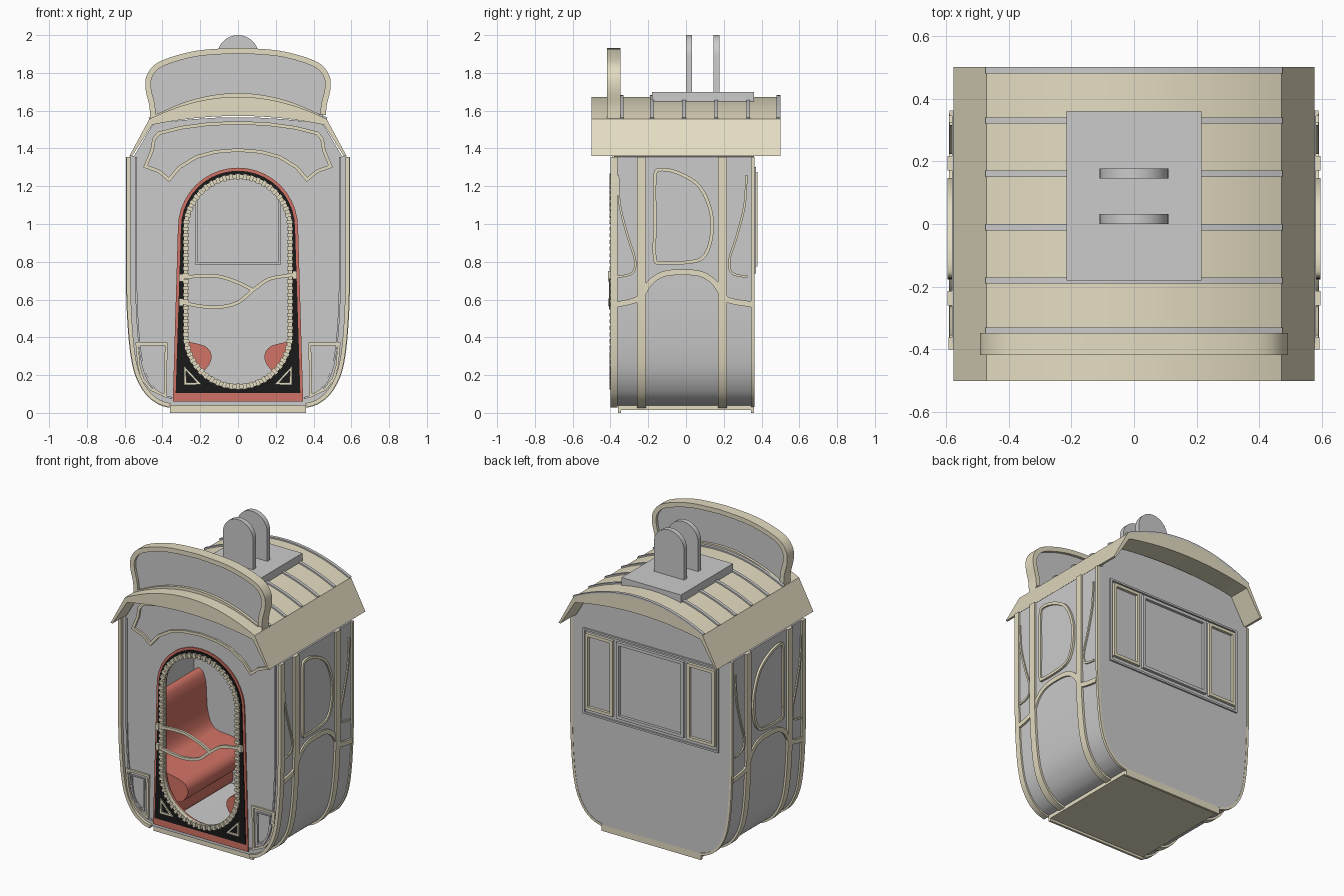
import bpy, bmesh
from math import sin, cos, pi
from mathutils import Matrix, Vector

if "Cube" in bpy.data.objects:
    bpy.data.objects.remove(bpy.data.objects["Cube"])


def material(name, rgb):
    m = bpy.data.materials.new(name)
    m.diffuse_color = (*rgb, 1)
    m.use_nodes = True
    m.node_tree.nodes["Principled BSDF"].inputs["Base Color"].default_value = m.diffuse_color
    return m


CREAM = material("cream", (0.78, 0.72, 0.54))
RED = material("red", (0.64, 0.17, 0.13))
BLACK = material("black", (0.01, 0.01, 0.01))


def finish(name, bm, mat):
    bmesh.ops.remove_doubles(bm, verts=bm.verts, dist=1e-5)
    bmesh.ops.recalc_face_normals(bm, faces=bm.faces)
    me = bpy.data.meshes.new(name)
    bm.to_mesh(me)
    bm.free()
    ob = bpy.data.objects.new(name, me)
    bpy.context.collection.objects.link(ob)
    if mat:
        me.materials.append(mat)
    return ob


def plate(name, loops, axis, a, b, mat=None):
    """Filled 2D loops (inner loops are holes) extruded along y or x from a to b."""
    cu = bpy.data.curves.new(name, 'CURVE')
    cu.dimensions, cu.fill_mode, cu.extrude = '2D', 'BOTH', (b - a) / 2
    for lp in loops:
        s = cu.splines.new('POLY')
        s.points.add(len(lp) - 1)
        for p, (u, v) in zip(s.points, lp):
            p.co = (u, v, 0, 1)
        s.use_cyclic_u = True
    tmp = bpy.data.objects.new("tmp", cu)
    bpy.context.collection.objects.link(tmp)
    dg = bpy.context.evaluated_depsgraph_get()
    me = bpy.data.meshes.new_from_object(tmp.evaluated_get(dg))
    mid = (a + b) / 2
    if axis == 'y':
        me.transform(Matrix(((1, 0, 0, 0), (0, 0, 1, mid), (0, 1, 0, 0), (0, 0, 0, 1))))
    else:
        me.transform(Matrix(((0, 0, 1, mid), (1, 0, 0, 0), (0, 1, 0, 0), (0, 0, 0, 1))))
    bm = bmesh.new()
    bm.from_mesh(me)
    bpy.data.objects.remove(tmp)
    bpy.data.curves.remove(cu)
    bpy.data.meshes.remove(me)
    return finish(name, bm, mat)


def box(name, x0, x1, y0, y1, z0, z1, mat=None):
    return plate(name, [[(x0, z0), (x1, z0), (x1, z1), (x0, z1)]], 'y', y0, y1, mat)


def smooth(pts, closed=False, n=6):
    """Catmull-Rom through the points."""
    k, out = len(pts), []
    g = (lambda i: Vector(pts[i % k])) if closed else (lambda i: Vector(pts[min(max(i, 0), k - 1)]))
    for i in range(k if closed else k - 1):
        p0, p1, p2, p3 = g(i - 1), g(i), g(i + 1), g(i + 2)
        for j in range(n):
            t = j / n
            out.append(tuple(0.5 * (2 * p1 + (p2 - p0) * t + (2 * p0 - 5 * p1 + 4 * p2 - p3) * t * t
                                    + (3 * p1 - p0 - 3 * p2 + p3) * t ** 3)))
    return out if closed else out + [tuple(pts[-1])]


def offset(pts, d, closed):
    k, out = len(pts), []
    for i, p in enumerate(pts):
        p = Vector(p)
        a = Vector(pts[(i - 1) % k]) if closed or i > 0 else None
        b = Vector(pts[(i + 1) % k]) if closed or i < k - 1 else None
        t1 = (p - a).normalized() if a else (b - p).normalized()
        t2 = (b - p).normalized() if b else t1
        n1, n2 = Vector((-t1.y, t1.x)), Vector((-t2.y, t2.x))
        n = (n1 + n2).normalized()
        out.append(tuple(p + n * d / max(n.dot(n1), 0.5)))
    return out


def band(name, pts, w, axis, a, b, mat=CREAM, closed=False):
    """Flat strip of width w following a path."""
    l, r = offset(pts, w / 2, closed), offset(pts, -w / 2, closed)
    return plate(name, [l, r] if closed else [l + r[::-1]], axis, a, b, mat)


def flip(pts):
    return [(-x, z) for x, z in pts]


def sym(half):
    return half + [(-x, z) for x, z in reversed(half) if x > 1e-6]


def arc(cz, r, a0, a1, n=20):
    return [(r * cos(a0 + (a1 - a0) * i / n), cz + r * sin(a0 + (a1 - a0) * i / n)) for i in range(n + 1)]


def stadium(r):
    return arc(0.975, r, 0, pi) + arc(0.415, r, pi, 2 * pi)


# cabin shell, front and back walls
side = smooth([(.36, .04), (.42, .06), (.48, .11), (.53, .2), (.557, .32), (.573, .5), (.58, .7)]) + [(.58, 1.355)]
top = [(.55, 1.36), (.45, 1.53)] + [(x, 1.565 - .035 * (x / .45) ** 2) for x in (.36, .24, .12, 0)]
outline = sym(side + top)
plate("cabin_shell", [outline, offset(outline, .03, True)], 'y', -.37, .35)
plate("front_wall", [outline, stadium(.28)], 'y', -.38, -.35)
plate("back_wall", [outline], 'y', .33, .36)

# base tray
box("base_plate", -.36, .36, -.345, .345, .015, .045, CREAM)
for y in (-.36, .345):
    box("base_lip", -.36, .36, y, y + .015, 0, .045, CREAM)

# curved roof with flared eaves
arch = [(.47 - .94 * i / 28, 1.555 + .118 * (1 - (1 - i / 14) ** 2)) for i in range(29)]
under = [(x * .97, 1.525 + (z - 1.555) * .4) for x, z in arch]
plate("roof", [[(.575, 1.36)] + arch + [(-.575, 1.36), (-.56, 1.36)] + under[::-1] + [(.56, 1.36)]],
      'y', -.5, .5, CREAM)
for y in (-.34, -.18, -.01, .16, .33, .49):
    band("roof_rib", arch, .018, 'y', y - .01, y + .01, None)

# hanger plate and two round-topped lugs
box("hanger_plate", -.215, .215, -.18, .36, 1.64, 1.70)
for y in (0, .145):
    plate("hanger_lug", [[(.11, 1.68)] + arc(1.89, .11, 0, pi) + [(-.11, 1.68)]], 'y', y, y + .032)

# header board standing on the roof front
edge = smooth([(.45, 1.56), (.455, 1.63), (.475, 1.72), (.465, 1.79), (.40, 1.85), (.22, 1.902), (0, 1.918)])
board = sym(edge) + [(x * .93, z + .005) for x, z in arch[::-1]][1:-1]
plate("header_panel", [board], 'y', -.40, -.365)
band("header_frame", board, .03, 'y', -.418, -.348, CREAM, True)

# door: red surround, black leaf, beaded oval ring
plate("door_surround", [[(.345, .06)] + arc(.98, .318, 0, pi) + [(-.345, .06)], stadium(.28)],
      'y', -.388, -.34, RED)
plate("door_leaf", [[(.33, .105)] + arc(.98, .302, 0, pi) + [(-.33, .105)], stadium(.275)],
      'y', -.394, -.36, BLACK)
band("door_ring", stadium(.276), .022, 'y', -.397, -.37, CREAM, True)
bm = bmesh.new()
beads = [(.276, .415 + .56 * i / 16, 0) for i in range(16)]
beads += [(.276 * cos(t), .975 + .276 * sin(t), t) for t in (pi * i / 24 for i in range(24))]
for x, z, t in beads:
    for s in (1, -1):
        m = Matrix.Translation((s * x, -.398, .695 + s * (z - .695))) @ Matrix.Rotation(-t, 4, 'Y')
        bmesh.ops.create_cube(bm, size=1, matrix=m @ Matrix.Diagonal((.032, .016, .02, 1)))
finish("door_beads", bm, CREAM)
for s in (1, -1):
    band("door_corner_triangle", [(s * .28, .155), (s * .28, .235), (s * .205, .155)], .014,
         'y', -.402, -.385, CREAM, True)

# crossing door bars and their mounts
band("door_bar_upper", smooth([(-.3, .715), (-.2, .725), (-.1, .722), (0, .69), (.08, .65)]),
     .018, 'y', -.408, -.393)
band("door_bar_lower", smooth([(-.3, .585), (-.2, .565), (-.1, .56), (0, .585), (.08, .65), (.17, .71), (.3, .73)]),
     .018, 'y', -.408, -.393)
for x, z in ((-.3, .715), (-.3, .585), (.3, .73)):
    box("door_bar_mount", x - .012, x + .012, -.412, -.385, z - .02, z + .02, CREAM)

# front wall trim
brow = sym([(0, 1.535), (.15, 1.53), (.3, 1.51), (.42, 1.48), (.445, 1.45), (.455, 1.39), (.49, 1.305),
            (.42, 1.28), (.365, 1.235), (.31, 1.30), (.22, 1.355), (.12, 1.382), (0, 1.392)])
band("brow_trim", brow, .018, 'y', -.392, -.375, CREAM, True)
for s in (1, -1):
    corner = [(s * .535, .365), (s * .38, .365), (s * .385, .09), (s * .46, .125), (s * .505, .18), (s * .525, .25)]
    band("corner_panel_trim", corner, .014, 'y', -.392, -.375, CREAM, True)
    inner = [(s * (.375 + (x - .375) * .6 + .032), .25 + (z - .25) * .75) for x, z in
             [(abs(x), z) for x, z in corner]]
    band("corner_panel_inner_trim", inner, .008, 'y', -.387, -.375, None, True)
    rail = offset(side, .04, False)
    band("front_edge_bead", rail if s > 0 else flip(rail), .01, 'y', -.388, -.375, None)

# straps wrapping the cabin sides
for s in (1, -1):
    u = side if s > 0 else flip(side)
    for y0, y1, w, nm in ((-.4, -.362, .022, "front_corner_strap"), (-.26, -.213, .028, "front_side_strap"),
                          (.17, .217, .028, "rear_side_strap"), (.345, .362, .016, "rear_corner_strap")):
        band(nm, u, w, 'y', y0, y1)

# side trim: window, waist rail, sweeping leaves
window = smooth([(-.165, .82), (-.165, 1.0), (-.165, 1.24), (-.14, 1.287), (-.04, 1.27), (.07, 1.2), (.13, 1.07),
                 (.135, .94), (.1, .835), (.03, .80), (-.13, .795)], True)
waist = smooth([(-.365, .575), (-.29, .59), (-.24, .615), (-.19, .69), (-.12, .735), (-.02, .745), (.08, .735),
                (.15, .69), (.2, .615), (.25, .59), (.35, .575)])
leaf = smooth([(-.36, 1.26), (-.35, 1.1), (-.31, .94), (-.27, .81), (-.285, .74), (-.365, .72)])
for s in (1, -1):
    def rng(a, b):
        return (a, b) if s > 0 else (-b, -a)
    plate("side_window_pane", [window], 'x', *rng(.57, .584))
    band("side_window_frame", window, .018, 'x', *rng(.57, .594), CREAM, True)
    band("waist_rail", waist, .03, 'x', *rng(.56, .59))
    band("front_leaf_trim", leaf, .012, 'x', *rng(.57, .588))
    band("rear_leaf_trim", [(-.04 - y, z) for y, z in leaf], .012, 'x', *rng(.57, .588))


# back windows
def rect(x0, x1, z0, z1):
    return [(x0, z0), (x1, z0), (x1, z1), (x0, z1)]


band("back_window_surround", rect(-.485, .485, .745, 1.295), .012, 'y', .355, .37, None, True)
for x0, x1 in ((-.46, -.28), (-.235, .235), (.28, .46)):
    band("back_window_frame", rect(x0, x1, .785, 1.265), .02, 'y', .355, .378,
         CREAM if abs(x0 + x1) > .1 else None, True)
band("inner_back_window_frame", rect(-.22, .22, .79, 1.26), .012, 'y', .32, .335, None, True)

# facing benches with curved backs
seat = smooth([(-.44, .08), (-.28, .075), (-.265, .19), (-.18, .225), (-.14, .29), (-.17, .35), (-.28, .38),
               (-.4, .4), (-.45, .5), (-.465, .69), (-.5, .76), (-.54, .72), (-.54, .4), (-.5, .18)], True)
for lp in (seat, flip(seat)):
    plate("bench_seat", [lp], 'y', -.32, .33, RED)

# smooth shading with sharp edges kept
for ob in bpy.data.objects:
    ob.select_set(True)
    bpy.context.view_layer.objects.active = ob
bpy.ops.object.shade_smooth_by_angle(angle=0.6)
